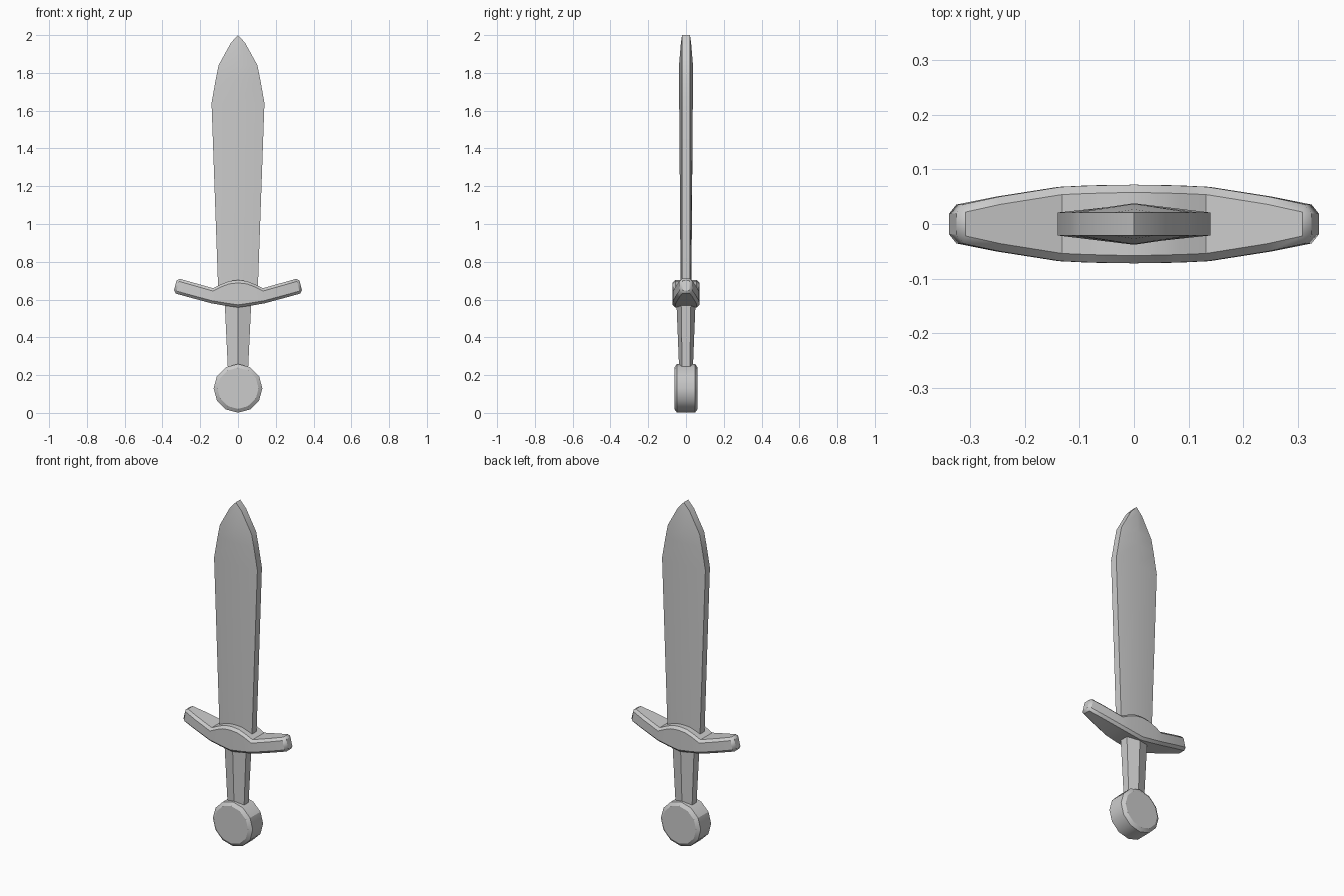
import bpy, bmesh, math
from mathutils import Vector

if "Cube" in bpy.data.objects:
    bpy.data.objects.remove(bpy.data.objects["Cube"])


def finish(name, bm, bevel=0.0):
    bmesh.ops.remove_doubles(bm, verts=bm.verts, dist=1e-5)
    bmesh.ops.recalc_face_normals(bm, faces=bm.faces)
    mesh = bpy.data.meshes.new(name)
    bm.to_mesh(mesh)
    bm.free()
    obj = bpy.data.objects.new(name, mesh)
    bpy.context.collection.objects.link(obj)
    if bevel:
        mod = obj.modifiers.new("Bevel", "BEVEL")
        mod.width = bevel
        mod.segments = 1
        mod.limit_method = "ANGLE"
        mod.angle_limit = math.radians(50)
    bpy.ops.object.select_all(action="DESELECT")
    obj.select_set(True)
    bpy.context.view_layer.objects.active = obj
    bpy.ops.object.shade_smooth_by_angle(angle=math.radians(30))
    return obj


def loft(name, rings, bevel=0.0):
    """Skin a list of point rings and cap both ends."""
    bm = bmesh.new()
    rows = [[bm.verts.new(Vector(p)) for p in ring] for ring in rings]
    n = len(rows[0])
    for a, b in zip(rows, rows[1:]):
        for i in range(n):
            j = (i + 1) % n
            bm.faces.new((a[i], a[j], b[j], b[i]))
    bm.faces.new(rows[0])
    bm.faces.new(rows[-1])
    return finish(name, bm, bevel)


def ridged(z, w, edge, ridge):
    """Six-sided section: flat side edges and a central ridge."""
    return [(w, edge, z), (0, ridge, z), (-w, edge, z),
            (-w, -edge, z), (0, -ridge, z), (w, -edge, z)]


# Blade, flaring upward then closing to a point
loft("blade", [ridged(*s) for s in (
    (0.60, 0.103, 0.021, 0.028),
    (1.64, 0.140, 0.021, 0.036),
    (1.77, 0.117, 0.021, 0.038),
    (1.84, 0.103, 0.021, 0.037),
    (1.96, 0.037, 0.021, 0.027),
    (2.00, 0.0, 0.021, 0.021))])

# Grip, tapering toward the pommel
loft("grip", [ridged(0.20, 0.052, 0.020, 0.035),
              ridged(0.62, 0.072, 0.026, 0.052)])

# Crossguard: half stations (top x, top z, bottom x, bottom z, half depth), mirrored
half = [(0.0, 0.703, 0.0, 0.558, 0.072),
        (0.045, 0.698, 0.07, 0.568, 0.071),
        (0.085, 0.683, 0.10, 0.573, 0.070),
        (0.132, 0.660, 0.14, 0.580, 0.068),
        (0.245, 0.692, 0.255, 0.611, 0.050),
        (0.322, 0.714, 0.342, 0.635, 0.033)]
stations = [(-a, b, -c, d, y) for a, b, c, d, y in reversed(half[1:])] + half
loft("crossguard", [[(tx, -y, tz), (tx, y, tz), (bx, y, bz), (bx, -y, bz)]
                    for tx, tz, bx, bz, y in stations], bevel=0.014)

# Pommel: twelve-sided disc facing front, with chamfered rims
loft("pommel", [[(r * math.cos(math.tau * i / 12), y,
                  0.13 + r * math.sin(math.tau * i / 12)) for i in range(12)]
                for y, r in ((-0.062, 0.109), (-0.048, 0.129),
                             (0.048, 0.129), (0.062, 0.109))])
